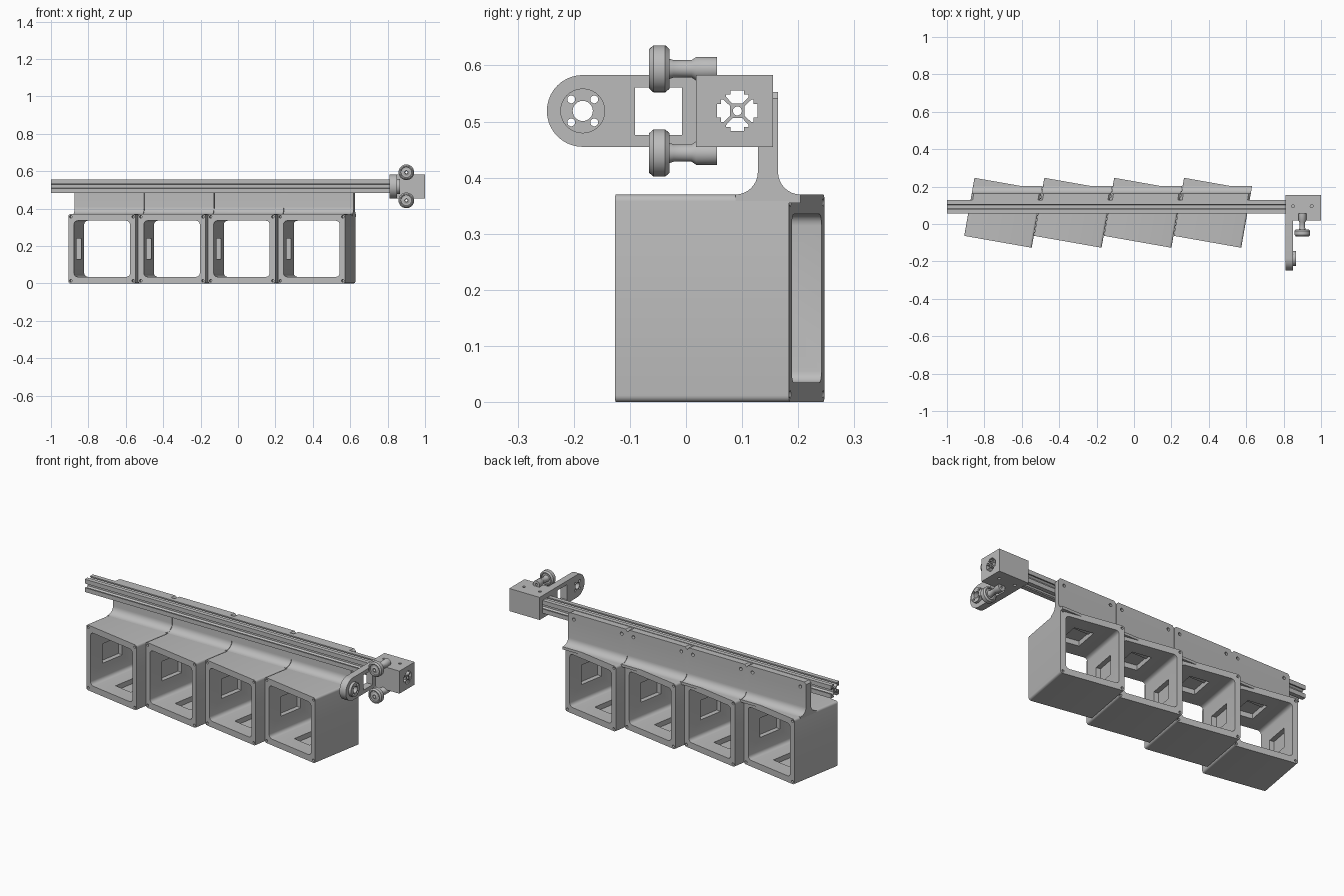
import bpy, bmesh, math
from math import sin, cos, pi, radians

if "Cube" in bpy.data.objects:
    bpy.data.objects.remove(bpy.data.objects["Cube"], do_unlink=True)

grey = bpy.data.materials.new("plain_grey")
grey.use_nodes = True
grey.diffuse_color = (0.5, 0.5, 0.5, 1)
grey.node_tree.nodes["Principled BSDF"].inputs["Base Color"].default_value = (0.5, 0.5, 0.5, 1)


def place(axis, u, v, w):
    return {"x": (w, u, v), "y": (u, w, v), "z": (u, v, w)}[axis]


def finish(name, bm):
    bmesh.ops.recalc_face_normals(bm, faces=bm.faces)
    mesh = bpy.data.meshes.new(name)
    bm.to_mesh(mesh)
    bm.free()
    mesh.materials.append(grey)
    obj = bpy.data.objects.new(name, mesh)
    bpy.context.collection.objects.link(obj)
    return obj


def prism(name, outline, axis, lo, hi):
    """Extrude a closed 2D outline along an axis."""
    bm = bmesh.new()
    face = bm.faces.new([bm.verts.new(place(axis, u, v, lo)) for u, v in outline])
    new = bmesh.ops.extrude_face_region(bm, geom=[face])["geom"]
    for vert in new:
        if isinstance(vert, bmesh.types.BMVert):
            vert.co["xyz".index(axis)] = hi
    return finish(name, bm)


def lathe(name, profile, axis, u0, v0, n=32):
    """Spin (radius, position) points round an axis; the profile is a closed loop."""
    bm = bmesh.new()
    rings = [[bm.verts.new(place(axis, u0 + r * cos(2 * pi * k / n), v0 + r * sin(2 * pi * k / n), w))
              for k in range(n)] for r, w in profile]
    for a, b in zip(rings, rings[1:] + rings[:1]):
        for k in range(n):
            j = (k + 1) % n
            bm.faces.new((a[k], a[j], b[j], b[k]))
    return finish(name, bm)


def rect(u0, u1, v0, v1, r=0, n=5):
    if r == 0:
        return [(u0, v0), (u1, v0), (u1, v1), (u0, v1)]
    corners = [(u1 - r, v1 - r), (u0 + r, v1 - r), (u0 + r, v0 + r), (u1 - r, v0 + r)]
    return [(cu + r * cos((q + k / n) * pi / 2), cv + r * sin((q + k / n) * pi / 2))
            for q, (cu, cv) in enumerate(corners) for k in range(n + 1)]


def circle(u, v, r, n=20):
    return [(u + r * cos(2 * pi * k / n), v + r * sin(2 * pi * k / n)) for k in range(n)]


def cut(obj, cutters):
    """Subtract the cutters, keep the result and delete the cutters."""
    for c in cutters:
        mod = obj.modifiers.new("cut", "BOOLEAN")
        mod.operation, mod.solver, mod.object = "DIFFERENCE", "EXACT", c
    deps = bpy.context.evaluated_depsgraph_get()
    mesh = bpy.data.meshes.new_from_object(obj.evaluated_get(deps))
    obj.modifiers.clear()
    obj.data = mesh
    for c in cutters:
        bpy.data.objects.remove(c, do_unlink=True)


def smooth(obj):
    obj.data.shade_smooth()
    obj.data.set_sharp_from_angle(angle=radians(35))


TILT = radians(10)
PITCH = 0.3735
W, D, H = 0.183, 0.1575, 0.37          # half width, half depth, height of a frame
PLATE_Y = 0.146                        # middle of the hanger plate
RAIL_Y, RAIL_Z = 0.0915, 0.519

# Open frame with recesses in its inner walls and screw holes in the rim corners
frame = prism("frame_1", rect(-W, W, 0, H, 0.012), "y", -D, D)
mid = H / 2
cutters = [
    prism("opening", rect(-W + 0.031, W - 0.031, 0.035, H - 0.035, 0.02), "y", -0.3, 0.3),
    prism("side_recess", rect(-0.072, 0.072, mid - 0.055, mid + 0.055), "x", -W + 0.005, W - 0.005),
    prism("floor_recess", rect(-0.055, 0.055, -0.072, 0.072), "z", 0.007, H - 0.007)]
for sx in (-1, 1):
    for sz in (-1, 1):
        for sy in (-1, 1):
            cutters.append(prism("screw_hole", circle(sx * (W - 0.014), mid + sz * (mid - 0.014), 0.007, 12),
                                 "y", *sorted((sy * (D - 0.03), sy * (D + 0.02)))))
cut(frame, cutters)
smooth(frame)

# Hanger plate: flared foot, ends sheared to follow the turned frame
def flare(y, side, r=0.04, n=8):
    return [(y + side * r * (1 - cos(a)), H + r - r * sin(a))
            for a in (k / n * pi / 2 for k in range(n + 1))]

front, back, top = 0.128, 0.164, 0.553
outline = [(front, top), (back, top)] + flare(back, 1) + [(back + 0.04, H - 0.015), (front - 0.04, H - 0.015)]
outline += flare(front, -1)[::-1]
half = PITCH / 2 - 0.001
hanger = prism("hanger_1", outline, "x", -half, half)
cutters = [prism("bolt_hole", circle(s * 0.15, 0.52, 0.009, 14), "y", 0, 0.3) for s in (-1, 1)]
for s in (-1, 1):
    cutters.append(prism("corner_cut", [(s * (half - 0.012), top + 0.001), (s * (half + 0.01), top + 0.001),
                                        (s * (half + 0.01), top - 0.012), (s * half, top - 0.012)],
                         "y", 0, 0.3))
cut(hanger, cutters)
for v in hanger.data.vertices:
    v.co.x += (v.co.y - PLATE_Y) * math.tan(TILT)
smooth(hanger)

# Repeat frame and hanger along the rail
for i in range(4):
    x = -0.70 + i * PITCH
    f = frame if i == 0 else frame.copy()
    h = hanger if i == 0 else hanger.copy()
    if i:
        f.name, h.name = f"frame_{i + 1}", f"hanger_{i + 1}"
        bpy.context.collection.objects.link(f)
        bpy.context.collection.objects.link(h)
    f.location = (x, 0.06, 0)
    f.rotation_euler.z = -TILT
    h.location.x = x + (PLATE_Y - 0.06) * math.tan(TILT)

# Slotted rail: one side of the section turned four times
side = [(-0.036, 0.036), (-0.012, 0.036), (-0.012, 0.029), (-0.02, 0.029), (-0.02, 0.025), (-0.009, 0.013)]
side += [(-u, v) for u, v in side[:0:-1]]
section = []
for q in range(4):
    c, s = round(cos(q * pi / 2)), round(-sin(q * pi / 2))
    section += [(RAIL_Y + u * c - v * s, RAIL_Z + u * s + v * c) for u, v in side]
rail = prism("rail", section, "x", -1, 1)
cut(rail, [prism("rail_bore", circle(RAIL_Y, RAIL_Z, 0.008), "x", -1.1, 1.1)])
smooth(rail)

# End block clamped round the rail
block = prism("end_block", rect(0.018, 0.155, 0.455, 0.583), "x", 0.81, 1)
cut(block, [prism("rail_hole", rect(RAIL_Y - 0.036, RAIL_Y + 0.036, RAIL_Z - 0.036, RAIL_Z + 0.036), "x", 0.7, 1.1)]
    + [prism("block_hole", circle(x, 0.095, 0.008, 14), "z", 0.4, 0.7) for x in (0.85, 0.95)])
smooth(block)

# Side arm with a round end, a window and a raised boss
AY, AR = -0.184, 0.064
arm_outline = [(0.02, RAIL_Z - AR), (0.02, RAIL_Z + AR)]
arm_outline += [(AY + AR * cos(a), RAIL_Z + AR * sin(a)) for a in (pi / 2 + k / 20 * pi for k in range(21))]
arm = prism("side_arm", arm_outline, "x", 0.81, 0.85)
boss = prism("arm_boss", circle(AY, RAIL_Z, 0.04, 32), "x", 0.848, 0.865)

def boss_holes():
    holes = [prism("bore", circle(AY, RAIL_Z, 0.018, 24), "x", 0.7, 1)]
    for sy in (-1, 1):
        for sz in (-1, 1):
            holes.append(prism("bolt", circle(AY + sy * 0.0205, RAIL_Z + sz * 0.0205, 0.007, 14), "x", 0.7, 1))
    return holes

cut(arm, boss_holes() + [prism("window", rect(-0.091, -0.007, 0.476, 0.561), "x", 0.7, 1)])
cut(boss, boss_holes())
smooth(arm)
smooth(boss)

# Guide wheels on stub axles, above and below
for label, z in (("upper", 0.594), ("lower", 0.444)):
    wheel = lathe(label + "_wheel", [(0.016, -0.06), (0.028, -0.06), (0.030, -0.066), (0.035, -0.066),
                                     (0.042, -0.058), (0.042, -0.037), (0.035, -0.029), (0.030, -0.029),
                                     (0.028, -0.035), (0.016, -0.035)], "y", 0.9, z)
    axle = lathe(label + "_axle", [(0.006, -0.058), (0.009, -0.064), (0.018, -0.06), (0.018, -0.03),
                                   (0.0155, -0.022), (0.0155, 0.01), (0.021, 0.018), (0.021, 0.055),
                                   (0.006, 0.055)], "y", 0.9, z)
    smooth(wheel)
    smooth(axle)
